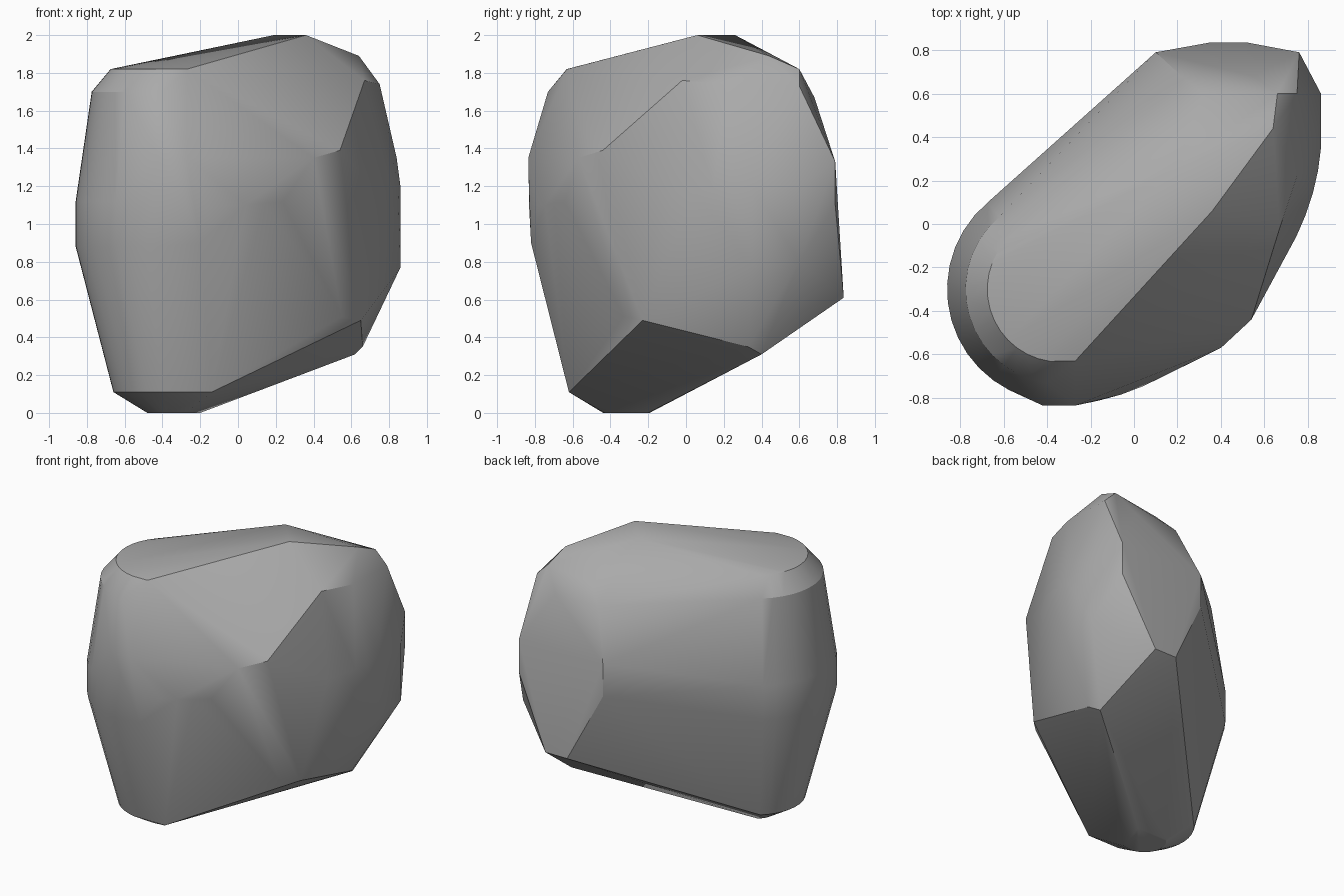
import bpy
import bmesh
import math
from mathutils import Vector

# Remove only the default object
default_object = bpy.data.objects.get("Cube")
if default_object:
    bpy.data.objects.remove(default_object, do_unlink=True)


def make_material(name, colour):
    material = bpy.data.materials.new(name)
    material.use_nodes = True
    material.diffuse_color = colour
    shader = material.node_tree.nodes["Principled BSDF"]
    shader.inputs["Base Color"].default_value = colour
    shader.inputs["Roughness"].default_value = 0.8
    return material


def arc(centre, radius, height, start, end, steps):
    """Points along a level circular arc, angles in degrees."""
    points = []
    for step in range(steps + 1):
        angle = math.radians(start + (end - start) * step / steps)
        points.append((centre[0] + radius * math.cos(angle),
                       centre[1] + radius * math.sin(angle), height))
    return points


def belly_curve(height, steps):
    """Points along the bulging front side, from the round end to the far end."""
    start, handle_a, handle_b, end = (
        Vector(p) for p in ((-.27, -.83), (.3, -.77), (.82, -.2), (.86, .35)))
    points = []
    for step in range(steps + 1):
        t = step / steps
        s = 1 - t
        p = start * s**3 + handle_a * 3 * s * s * t + handle_b * 3 * s * t * t + end * t**3
        points.append((p.x, p.y, height(t)))
    return points


# Rounded end: a stack of level arcs with chamfered top and base
round_centre = (-.34, -.3)
round_profile = [(.14, 0), (.32, .11), (.52, .88), (.52, 1.12), (.435, 1.7), (.335, 1.82)]
stone_points = []
for radius, height in round_profile:
    stone_points += arc(round_centre, radius, height, 130, 262, 14)

# Front side: bulging belly
stone_points += belly_curve(lambda t: 1.08 + .12 * t, 16)

# Top ridge and its shoulder
stone_points += [(.19, .26, 2), (.36, .06, 2), (.64, .44, 1.89), (.66, .6, 1.82),
                 (-.27, -.63, 1.82), (.67, -.02, 1.76), (.75, .22, 1.74), (.75, .6, 1.73)]

# Front chips
stone_points += [(-.42, -.835, 1.35), (-.27, -.835, 1.35), (.4, -.57, 1.35), (.54, -.44, 1.39),
                 (-.2, -.82, .9), (.65, -.23, .49), (.55, -.33, .51)]

# Far end and back
stone_points += [(.86, .35, .77), (.86, .6, .8), (.86, .6, 1.2), (.84, .4, 1.35),
                 (.32, .6, 1.77), (.22, .68, 1.67), (.55, .68, 1.67)]
for height in (1.1, 1.33):
    stone_points += [(.1, .79, height), (.76, .79, height)]

# Sloping underside
stone_points += [(-.2, -.2, 0), (-.28, -.43, 0), (-.14, -.62, .11), (-.39, -.62, .11),
                 (.62, .4, .31), (.66, .33, .35), (.35, .835, .61), (.52, .835, .61)]

# Wrap a faceted skin around the points
bm = bmesh.new()
for point in stone_points:
    bm.verts.new(point)
hull = bmesh.ops.convex_hull(bm, input=bm.verts[:], use_existing_faces=False)
loose = {item for item in hull["geom_interior"] + hull["geom_unused"]
         if isinstance(item, bmesh.types.BMVert)}
bmesh.ops.delete(bm, geom=list(loose), context="VERTS")
bmesh.ops.remove_doubles(bm, verts=bm.verts[:], dist=.005)
bmesh.ops.dissolve_limit(bm, angle_limit=math.radians(1), verts=bm.verts[:], edges=bm.edges[:])
bmesh.ops.recalc_face_normals(bm, faces=bm.faces[:])

mesh = bpy.data.meshes.new("boulder")
bm.to_mesh(mesh)
bm.free()
mesh.materials.append(make_material("stone_grey", (.4, .4, .4, 1)))

boulder = bpy.data.objects.new("boulder", mesh)
bpy.context.collection.objects.link(boulder)
bpy.ops.object.select_all(action="DESELECT")
boulder.select_set(True)
bpy.context.view_layer.objects.active = boulder
bpy.ops.object.shade_smooth_by_angle(angle=math.radians(30))
